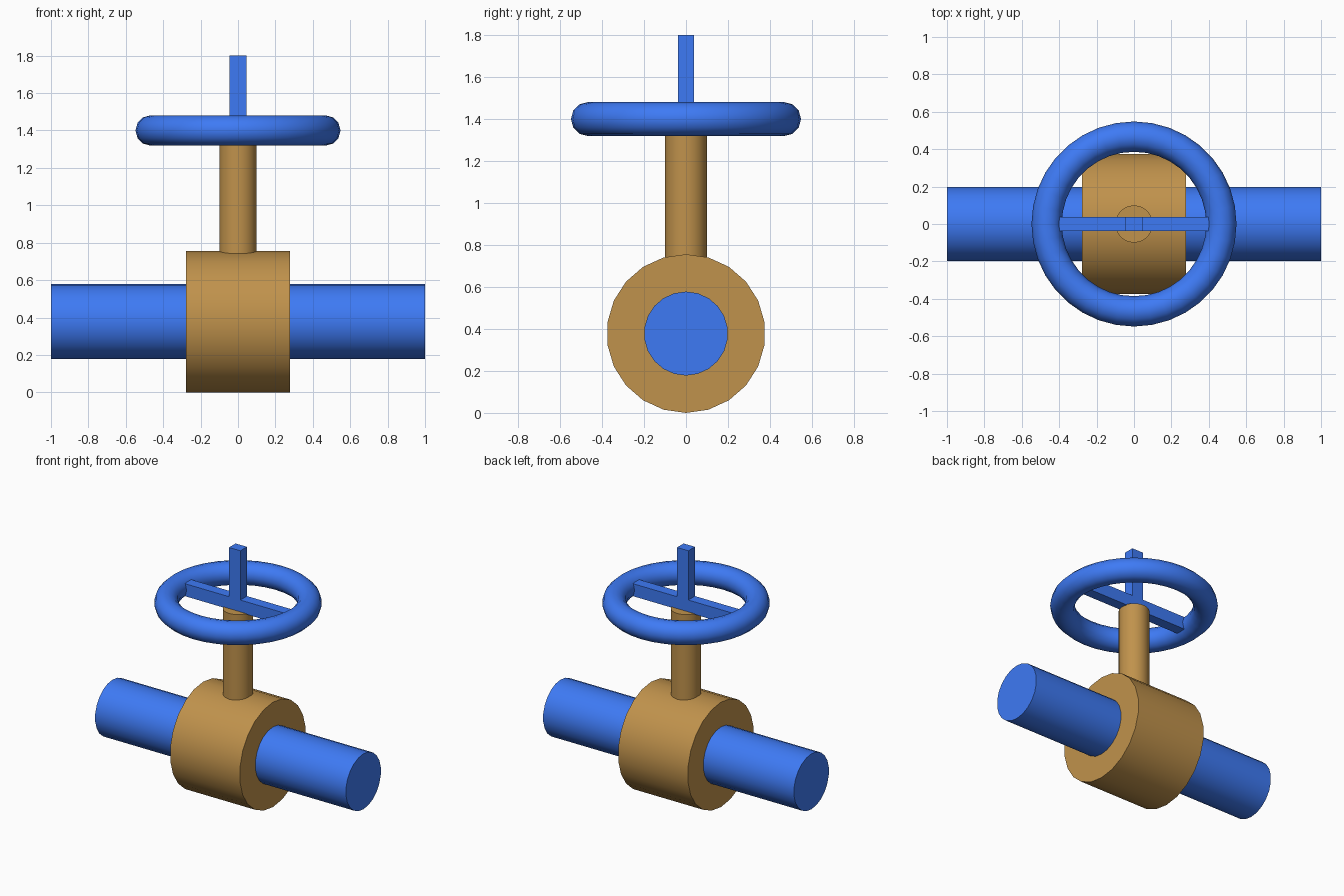
import bpy, math

if "Cube" in bpy.data.objects:
    bpy.data.objects.remove(bpy.data.objects["Cube"])

CZ = 0.378      # pipe axis height
WHEEL_Z = 1.40  # hand wheel height


def material(name, rgb):
    m = bpy.data.materials.new(name)
    m.diffuse_color = (*rgb, 1)
    m.use_nodes = True
    m.node_tree.nodes["Principled BSDF"].inputs["Base Color"].default_value = m.diffuse_color
    return m


BLUE = material("blue_paint", (0.048, 0.195, 0.91))
BRASS = material("brass", (0.527, 0.288, 0.072))


def finish(name, mat, smooth=True):
    ob = bpy.context.object
    ob.name = name
    ob.data.materials.append(mat)
    bpy.ops.object.transform_apply(location=False, rotation=True, scale=True)
    if smooth:
        bpy.ops.object.shade_smooth_by_angle(angle=math.radians(40))
    return ob


def cylinder(name, mat, r, length, loc, along_x=False, sides=22):
    # lying along x, the first vertex of the ring points straight up
    rot = (math.pi / 2, 0, math.pi / 2) if along_x else (0, 0, 0)
    bpy.ops.mesh.primitive_cylinder_add(vertices=sides, radius=r, depth=length,
                                        location=loc, rotation=rot)
    return finish(name, mat)


def box(name, mat, size, loc):
    bpy.ops.mesh.primitive_cube_add(size=1, location=loc)
    bpy.context.object.scale = size
    return finish(name, mat, smooth=False)


# Pipe and valve body
cylinder("pipe", BLUE, 0.20, 2.0, (0, 0, CZ), along_x=True)
cylinder("valve_body", BRASS, 0.378, 0.555, (0, 0, CZ), along_x=True)

# Stem
cylinder("stem", BRASS, 0.10, 0.66, (0, 0, 1.03))

# Hand wheel rim
bpy.ops.mesh.primitive_torus_add(major_radius=0.467, minor_radius=0.081, major_segments=36,
                                 minor_segments=12, location=(0, 0, WHEEL_Z))
finish("wheel_rim", BLUE)

# Crossed bars: one spans the rim, one stands upright through the stem
box("wheel_spoke", BLUE, (0.80, 0.075, 0.09), (0, 0, WHEEL_Z))
box("upright_bar", BLUE, (0.09, 0.075, 0.80), (0, 0, WHEEL_Z))
